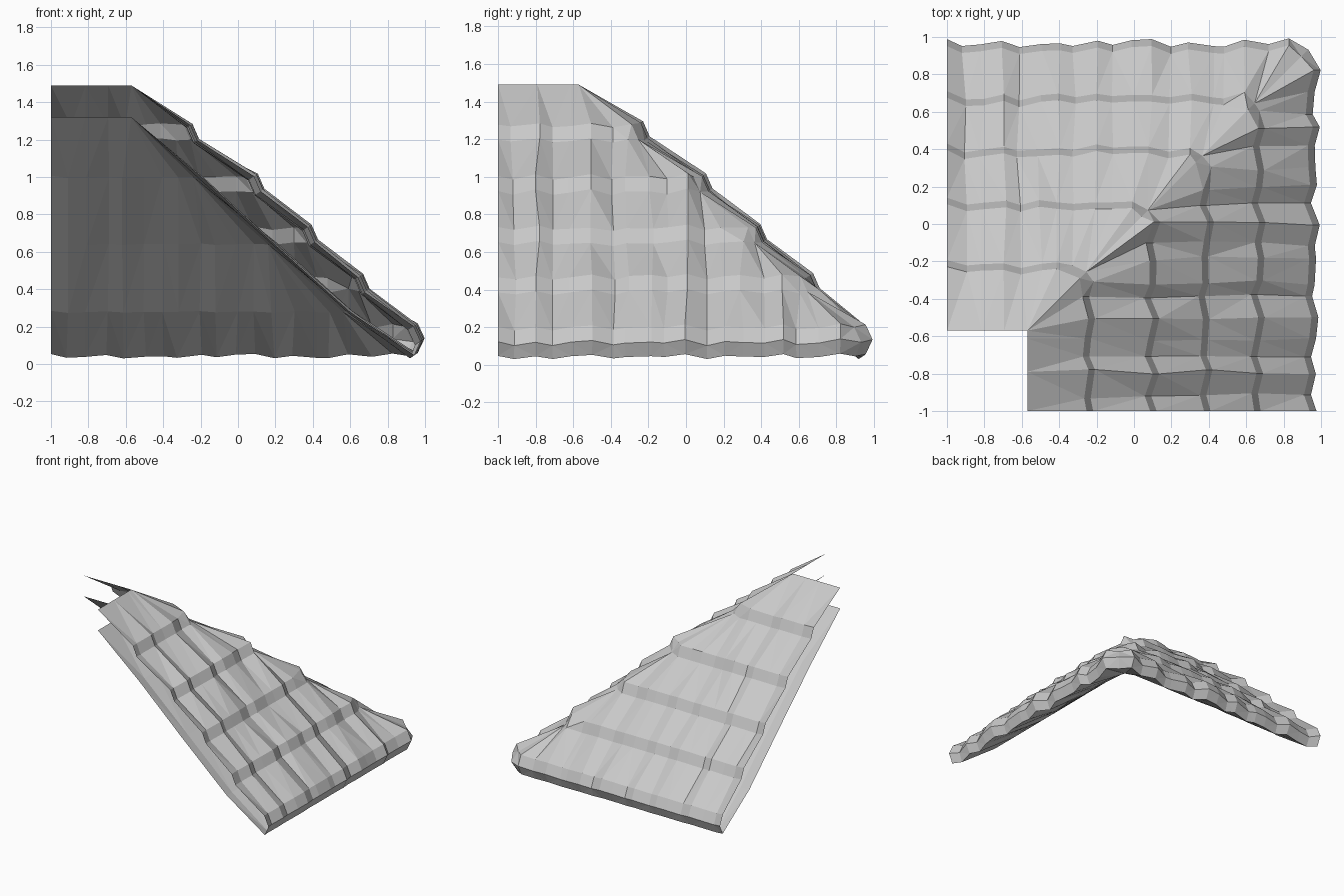
import bpy, bmesh, math, random

cube = bpy.data.objects.get("Cube")
if cube:
    bpy.data.objects.remove(cube, do_unlink=True)

random.seed(7)

# One pale colour for the whole roof
mat = bpy.data.materials.new("pale_grey_thatch")
mat.use_nodes = True
COLOUR = (0.58, 0.58, 0.58, 1)
mat.diffuse_color = COLOUR
mat.node_tree.nodes["Principled BSDF"].inputs["Base Color"].default_value = COLOUR

RIDGE = -0.57

# Cross-section rows: (distance out, height, wave strength, course number)
PROFILE = [(RIDGE, 1.49, 0, 0)]
for course, (out, top) in enumerate([(-0.25, 1.28), (0.08, 1.0), (0.37, 0.73), (0.65, 0.47)]):
    PROFILE += [(out, top, 1, course), (out + 0.035, top - 0.08, 1, course)]
# Eave lip, then the plain underside back up to the ridge
PROFILE += [(0.935, 0.2, 1, 4), (0.972, 0.12, 1, 4), (0.94, 0.045, 0.8, 4)]
PROFILE += [(0.6, 0.28, 0.4, 5), (0.2, 0.64, 0.4, 6), (-0.2, 1.0, 0.4, 7), (RIDGE, 1.32, 0, 0)]


def build_slope(name, place, flip, phase):
    """Fluted sheet whose columns run down the slope and stop at the hip."""
    bm = bmesh.new()
    columns = [-1 + 0.1 * i for i in range(21)]
    columns = [u + random.uniform(-0.02, 0.02) if u > -1 else u for u in columns]
    flutes = [math.sin(u * 24 + phase) * 0.7 + random.uniform(-0.4, 0.4) for u in columns]
    # Courses share one wave from the top to the bottom of each step
    waves = [[f + random.uniform(-0.45, 0.45) for f in flutes] for _ in range(8)]
    skews = [[random.uniform(-0.015, 0.015) for _ in columns] for _ in range(8)]

    rows = []
    for out, height, strength, course in PROFILE:
        pull = 0.04 if strength else 0
        hip = bm.verts.new((out - pull, out - pull, height))
        row = []
        for i, u in enumerate(columns):
            if u > out - pull - 0.03:
                row.append(hip)
                continue
            wave = max(-1, min(1, waves[course][i])) * strength
            skew = skews[course][i] * strength if i else 0
            row.append(bm.verts.new(place(u + skew, out + 0.026 * wave,
                                          height + 0.018 * wave)))
        rows.append(row)

    for upper, lower in zip(rows, rows[1:]):
        for i in range(len(columns) - 1):
            ring = [upper[i], upper[i + 1], lower[i + 1], lower[i]]
            ring = list(dict.fromkeys(ring))
            if len(ring) > 2:
                bm.faces.new(ring[::-1] if flip else ring)

    bmesh.ops.delete(bm, geom=[v for v in bm.verts if not v.link_faces], context='VERTS')
    # Fold the twisted quads into flat facets
    bmesh.ops.triangulate(bm, faces=bm.faces[:])
    mesh = bpy.data.meshes.new(name)
    bm.to_mesh(mesh)
    bm.free()
    mesh.materials.append(mat)
    obj = bpy.data.objects.new(name, mesh)
    bpy.context.collection.objects.link(obj)


# The two slopes meet along the diagonal hip
build_slope("back_roof_slope", lambda u, out, z: (u, out, z), False, 0.0)
build_slope("left_roof_slope", lambda u, out, z: (out, u, z), True, 1.7)
